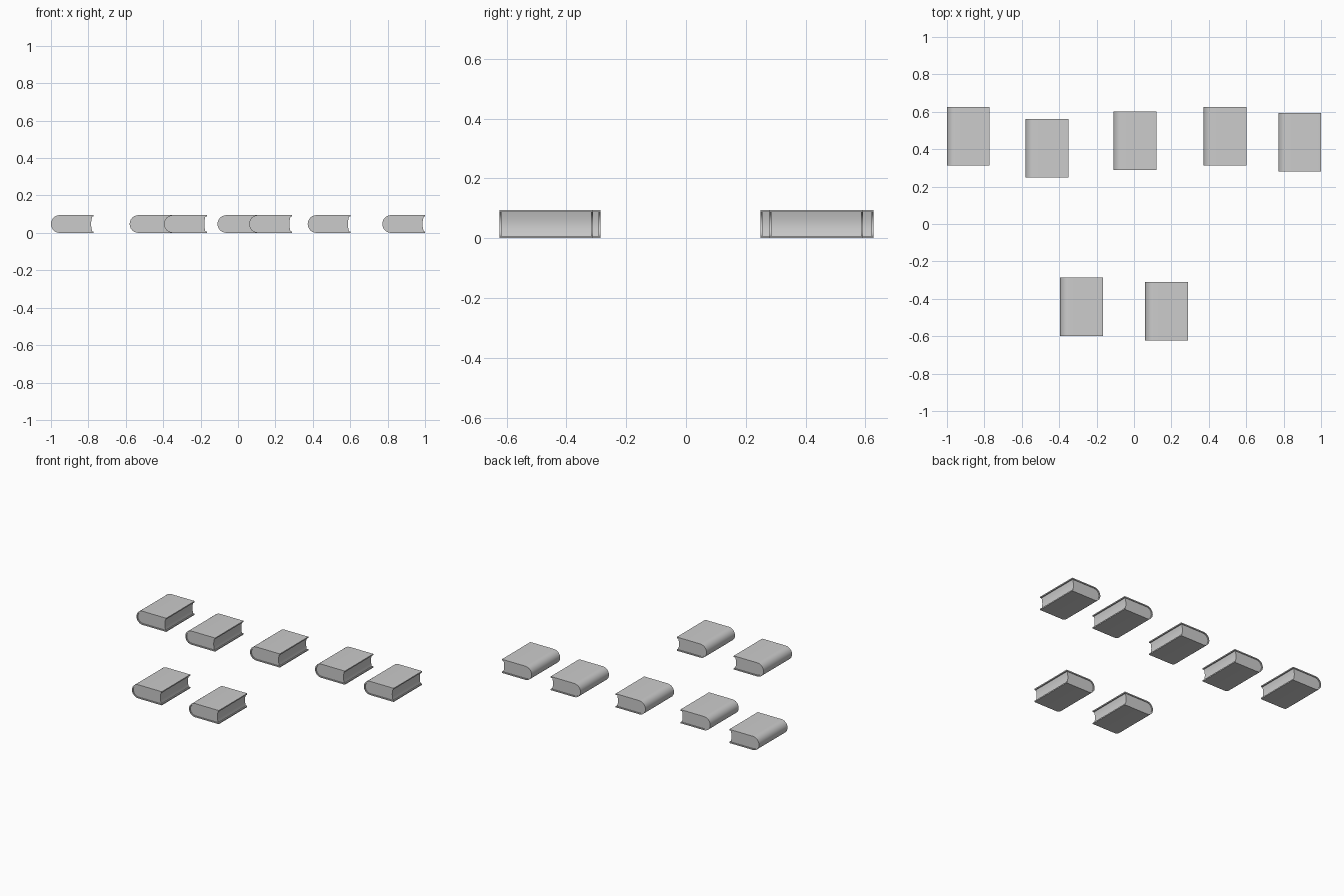
import bpy, bmesh, math

if "Cube" in bpy.data.objects:
    bpy.data.objects.remove(bpy.data.objects["Cube"])

W, D, H = 0.229, 0.313, 0.095   # book width, depth, height
T = 0.008                       # cover thickness
R = H / 2                       # spine radius
SEG = 12


def spine(r):
    # half circle from the top round the left side to the bottom
    return [(-W / 2 + R + r * math.cos(a), R + r * math.sin(a))
            for a in (math.pi / 2 + math.pi * i / SEG for i in range(SEG + 1))]


def extrude_profile(name, pts, depth, quads=None):
    bm = bmesh.new()
    n = len(pts)
    front = [bm.verts.new((x, -depth / 2, z)) for x, z in pts]
    back = [bm.verts.new((x, depth / 2, z)) for x, z in pts]
    for f in (quads or [range(n)]):
        bm.faces.new([front[i] for i in f])
        bm.faces.new([back[i] for i in reversed(list(f))])
    for i in range(n):
        j = (i + 1) % n
        bm.faces.new((front[j], front[i], back[i], back[j]))
    bmesh.ops.recalc_face_normals(bm, faces=bm.faces[:])
    mesh = bpy.data.meshes.new(name)
    bm.to_mesh(mesh)
    bm.free()
    ob = bpy.data.objects.new(name, mesh)
    bpy.context.collection.objects.link(ob)
    bpy.context.view_layer.objects.active = ob
    ob.select_set(True)
    bpy.ops.object.shade_smooth_by_angle(angle=math.radians(35))
    ob.select_set(False)
    return ob


# cover: C-shaped strip wrapped round the spine
outer = [(W / 2, H)] + spine(R) + [(W / 2, 0)]
inner = [(W / 2, H - T)] + spine(R - T) + [(W / 2, T)]
m = len(outer)
strip = [(i, i + 1, 2 * m - 2 - i, 2 * m - 1 - i) for i in range(m - 1)]
cover = extrude_profile("book_cover", outer + inner[::-1], D, strip)

# pages: rounded at the spine, slightly hollow at the fore edge
edge_x = W / 2 - 0.008
hollow = [(edge_x - 0.006 * math.sin(math.pi * i / 8), T + (H - 2 * T) * i / 8)
          for i in range(9)]
pages = extrude_profile("book_pages", spine(R - T) + hollow, D - 0.010)

# book centres: five at the back, two at the front
places = [(-0.886, 0.470), (-0.465, 0.405), (0.005, 0.445), (0.487, 0.470),
          (0.886, 0.436), (-0.281, -0.443), (0.174, -0.467)]
for k, (x, y) in enumerate(places):
    for part in (cover, pages):
        ob = part if k == 0 else part.copy()
        if k:
            ob.name = f"{part.name}_{k + 1}"
            bpy.context.collection.objects.link(ob)
        ob.location = (x, y, 0)
